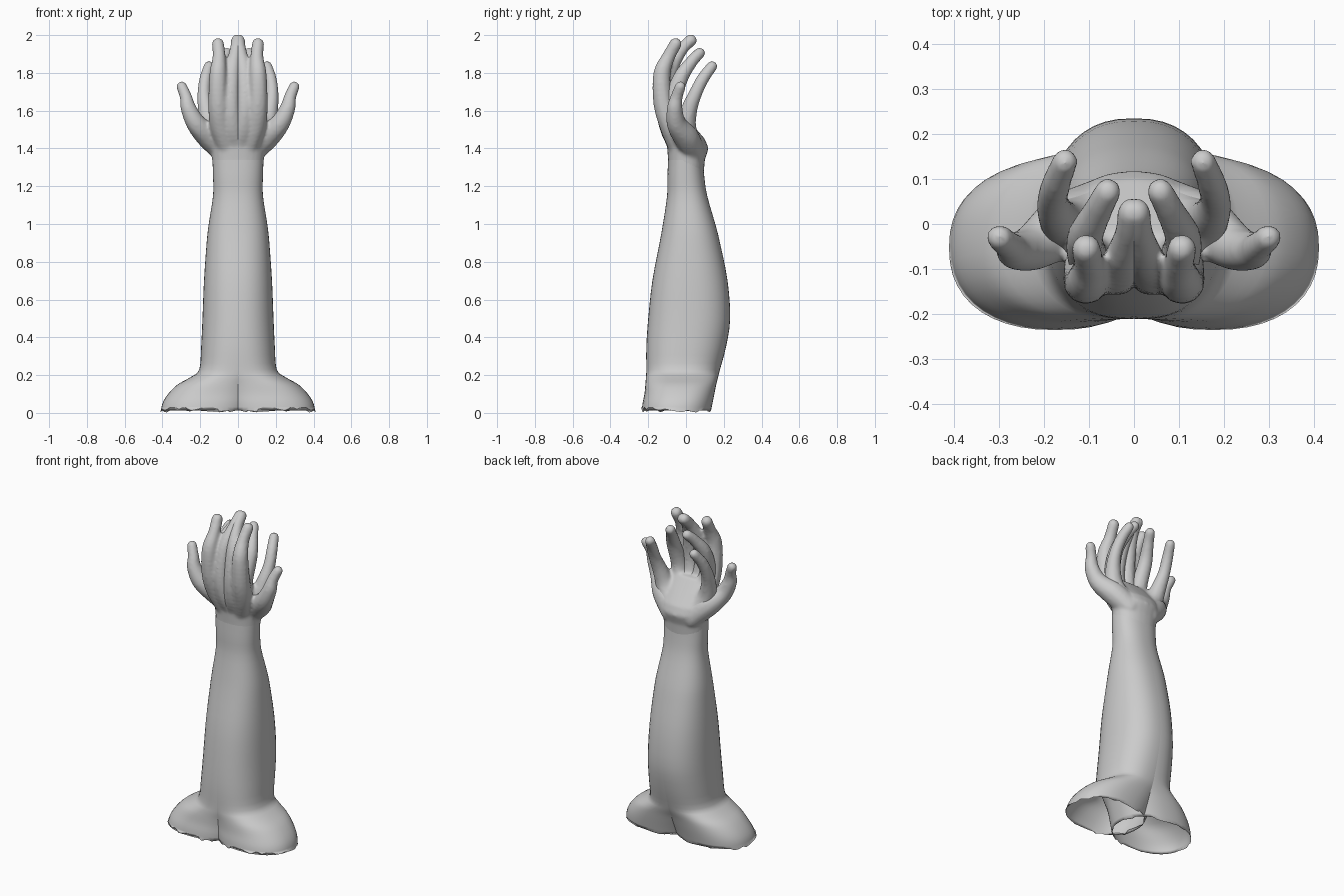
import bpy, bmesh, math, random
from mathutils import Vector

random.seed(4)
cube = bpy.data.objects.get("Cube")
if cube:
    bpy.data.objects.remove(cube, do_unlink=True)

skin = bpy.data.materials.new("pale_grey")
skin.use_nodes = True
skin.diffuse_color = (0.6, 0.6, 0.6, 1)
skin.node_tree.nodes["Principled BSDF"].inputs["Base Color"].default_value = (0.6, 0.6, 0.6, 1)


def spline(points, steps):
    """Catmull-Rom samples through a list of number tuples."""
    pts = [Vector(p) for p in points]
    pts = [pts[0]] + pts + [pts[-1]]
    out = []
    for a, b, c, d in zip(pts, pts[1:], pts[2:], pts[3:]):
        for i in range(steps):
            t = i / steps
            out.append(0.5 * (2 * b + (c - a) * t + (2 * a - 5 * b + 4 * c - d) * t * t
                              + (3 * b - a - 3 * c + d) * t ** 3))
    return out + [pts[-1]]


def loft(bm, stations, sides, power, jagged=False, capped=False):
    """Rounded rings from (z, x min, x max, y min, y max)."""
    rings = []
    for k, (z, x0, x1, y0, y1) in enumerate(stations):
        ring = []
        for i in range(sides):
            a = math.tau * i / sides
            c, s = math.cos(a), math.sin(a)
            x = (x0 + x1) / 2 + (x1 - x0) / 2 * math.copysign(abs(c) ** (2 / power), c)
            y = (y0 + y1) / 2 + (y1 - y0) / 2 * math.copysign(abs(s) ** (2 / power), s)
            rip = random.uniform(0, 0.035) if jagged and k == 0 else 0
            ring.append(bm.verts.new((x, y, z + rip)))
        rings.append(ring)
    for low, high in zip(rings, rings[1:]):
        for i in range(sides):
            j = (i + 1) % sides
            bm.faces.new((low[i], low[j], high[j], high[i]))
    if capped:
        bm.faces.new(rings[0][::-1])
        bm.faces.new(rings[-1])


def finger(bm, path):
    """Row of overlapping balls from (x, y, z, radius)."""
    for p in spline(path, 6):
        made = bmesh.ops.create_icosphere(bm, subdivisions=2, radius=p[3])
        bmesh.ops.translate(bm, verts=made["verts"], vec=p.xyz)


def finish(name, bm):
    mesh = bpy.data.meshes.new(name)
    bm.to_mesh(mesh)
    bm.free()
    mesh.materials.append(skin)
    obj = bpy.data.objects.new(name, mesh)
    bpy.context.collection.objects.link(obj)
    mesh.shade_smooth()
    return obj


def mirror(obj):
    mod = obj.modifiers.new("mirror", "MIRROR")
    mod.use_mirror_merge = False


# Forearm with the elbow flaring outward to a torn open end
bm = bmesh.new()
arm = [
    (0.00, -0.06, 0.41, -0.235, 0.13),
    (0.05, -0.08, 0.40, -0.23, 0.14),
    (0.10, -0.10, 0.37, -0.22, 0.15),
    (0.15, -0.12, 0.32, -0.215, 0.16),
    (0.19, -0.14, 0.25, -0.212, 0.17),
    (0.23, -0.155, 0.205, -0.21, 0.18),
    (0.35, -0.175, 0.195, -0.21, 0.212),
    (0.50, -0.18, 0.188, -0.20, 0.234),
    (0.70, -0.175, 0.18, -0.178, 0.22),
    (0.90, -0.16, 0.166, -0.14, 0.18),
    (1.00, -0.15, 0.155, -0.122, 0.155),
    (1.15, -0.13, 0.132, -0.10, 0.112),
    (1.25, -0.13, 0.132, -0.098, 0.097),
    (1.34, -0.133, 0.135, -0.095, 0.09),
]
loft(bm, spline(arm, 3), 44, 2.3, jagged=True)
mirror(finish("forearms", bm))

# Hand: wrist and palm body, then thumb and four fingers
bm = bmesh.new()
palm = [
    (1.24, -0.125, 0.127, -0.092, 0.092),
    (1.34, -0.135, 0.137, -0.095, 0.10),
    (1.40, -0.145, 0.145, -0.10, 0.12),
    (1.45, -0.16, 0.16, -0.105, 0.10),
    (1.52, -0.16, 0.14, -0.115, 0.04),
    (1.59, -0.14, 0.13, -0.12, -0.02),
]
loft(bm, palm, 24, 2.2, capped=True)
finger(bm, [(0.07, 0.04, 1.38, 0.065), (0.15, 0.0, 1.46, 0.07), (0.22, -0.05, 1.53, 0.054),
            (0.262, -0.06, 1.61, 0.043), (0.275, -0.05, 1.67, 0.034), (0.298, -0.03, 1.727, 0.03)])
finger(bm, [(0.05, -0.03, 1.4, 0.062), (0.09, -0.08, 1.52, 0.062), (0.105, -0.12, 1.64, 0.055),
            (0.106, -0.128, 1.79, 0.048), (0.1, -0.095, 1.88, 0.037), (0.106, -0.055, 1.953, 0.034)])
finger(bm, [(0.0, -0.03, 1.4, 0.06), (0.03, -0.085, 1.52, 0.06), (0.038, -0.11, 1.65, 0.05),
            (0.03, -0.085, 1.81, 0.044), (0.012, -0.025, 1.92, 0.034), (0.004, 0.025, 1.972, 0.034)])
finger(bm, [(-0.04, -0.03, 1.4, 0.06), (-0.08, -0.06, 1.52, 0.06), (-0.1, -0.075, 1.63, 0.05),
            (-0.108, -0.03, 1.77, 0.043), (-0.08, 0.03, 1.86, 0.034), (-0.058, 0.072, 1.905, 0.031)])
finger(bm, [(-0.08, 0.04, 1.39, 0.062), (-0.14, 0.0, 1.5, 0.058), (-0.168, 0.015, 1.6, 0.046),
            (-0.18, 0.05, 1.69, 0.037), (-0.172, 0.09, 1.77, 0.034), (-0.153, 0.138, 1.835, 0.03)])
hands = finish("hands", bm)
remesh = hands.modifiers.new("blend", "REMESH")
remesh.mode = "VOXEL"
remesh.voxel_size = 0.009
remesh.use_smooth_shade = True
relax = hands.modifiers.new("relax", "SMOOTH")
relax.factor = 0.5
relax.iterations = 8
mirror(hands)
